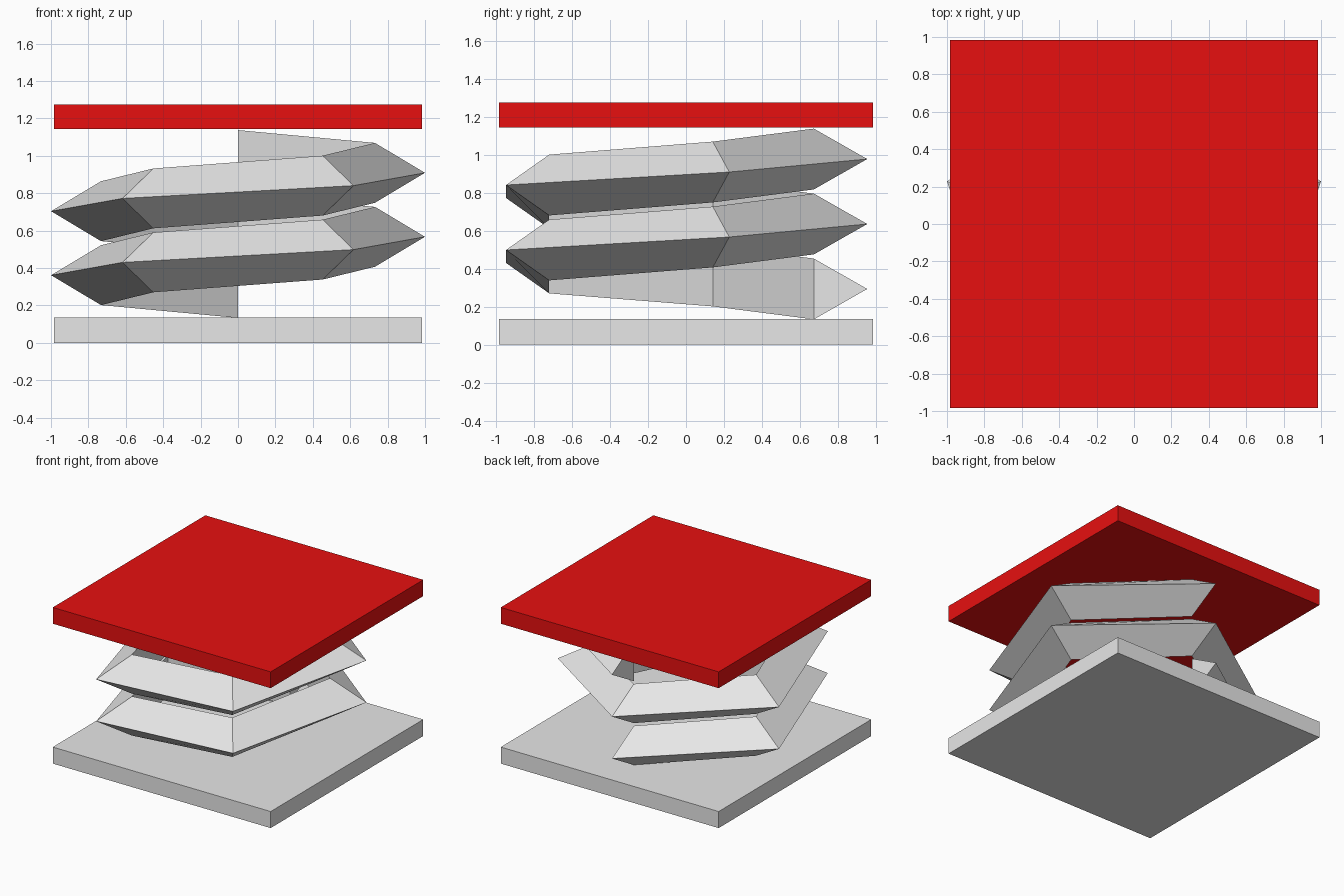
import bpy
import bmesh
import math

cube = bpy.data.objects.get("Cube")
if cube:
    bpy.data.objects.remove(cube, do_unlink=True)


def make_material(name, color):
    mat = bpy.data.materials.new(name)
    mat.use_nodes = True
    mat.diffuse_color = color
    mat.node_tree.nodes["Principled BSDF"].inputs["Base Color"].default_value = color
    return mat


def finish(bm, name, mat):
    bmesh.ops.recalc_face_normals(bm, faces=bm.faces)
    mesh = bpy.data.meshes.new(name)
    bm.to_mesh(mesh)
    bm.free()
    mesh.materials.append(mat)
    obj = bpy.data.objects.new(name, mesh)
    bpy.context.collection.objects.link(obj)
    return obj


def make_plate(name, z_low, z_high, mat):
    bm = bmesh.new()
    bmesh.ops.create_cube(bm, size=1)
    bmesh.ops.scale(bm, vec=(1.968, 1.968, z_high - z_low), verts=bm.verts)
    bmesh.ops.translate(bm, vec=(0, 0, (z_low + z_high) / 2), verts=bm.verts)
    return finish(bm, name, mat)


def make_spring(name, mat):
    # Triangular section (radius, height) swept along a five-sided helix
    section = [(1.051, 0.0), (0.77, 0.16), (0.77, -0.16)]
    sides, turns, pitch = 5, 2, 0.342
    centre_y, start_z = -0.097, 0.293
    bm = bmesh.new()
    rings = []
    for i in range(sides * turns + 1):
        angle = math.pi / 2 + i * math.tau / sides
        z = start_z + i * pitch / sides
        rings.append([bm.verts.new((r * math.cos(angle),
                                    centre_y + r * math.sin(angle),
                                    z + h)) for r, h in section])
    for a, b in zip(rings, rings[1:]):
        for j in range(3):
            k = (j + 1) % 3
            bm.faces.new((a[j], a[k], b[k], b[j]))
    # End caps
    bm.faces.new(rings[0])
    bm.faces.new(rings[-1])
    return finish(bm, name, mat)


grey = make_material("light_grey", (0.8, 0.8, 0.8, 1))
red = make_material("red", (0.8, 0.005, 0.005, 1))

make_plate("base_plate", 0.0, 0.135, grey)
make_spring("coil_spring", grey)
make_plate("top_plate", 1.142, 1.275, red)
